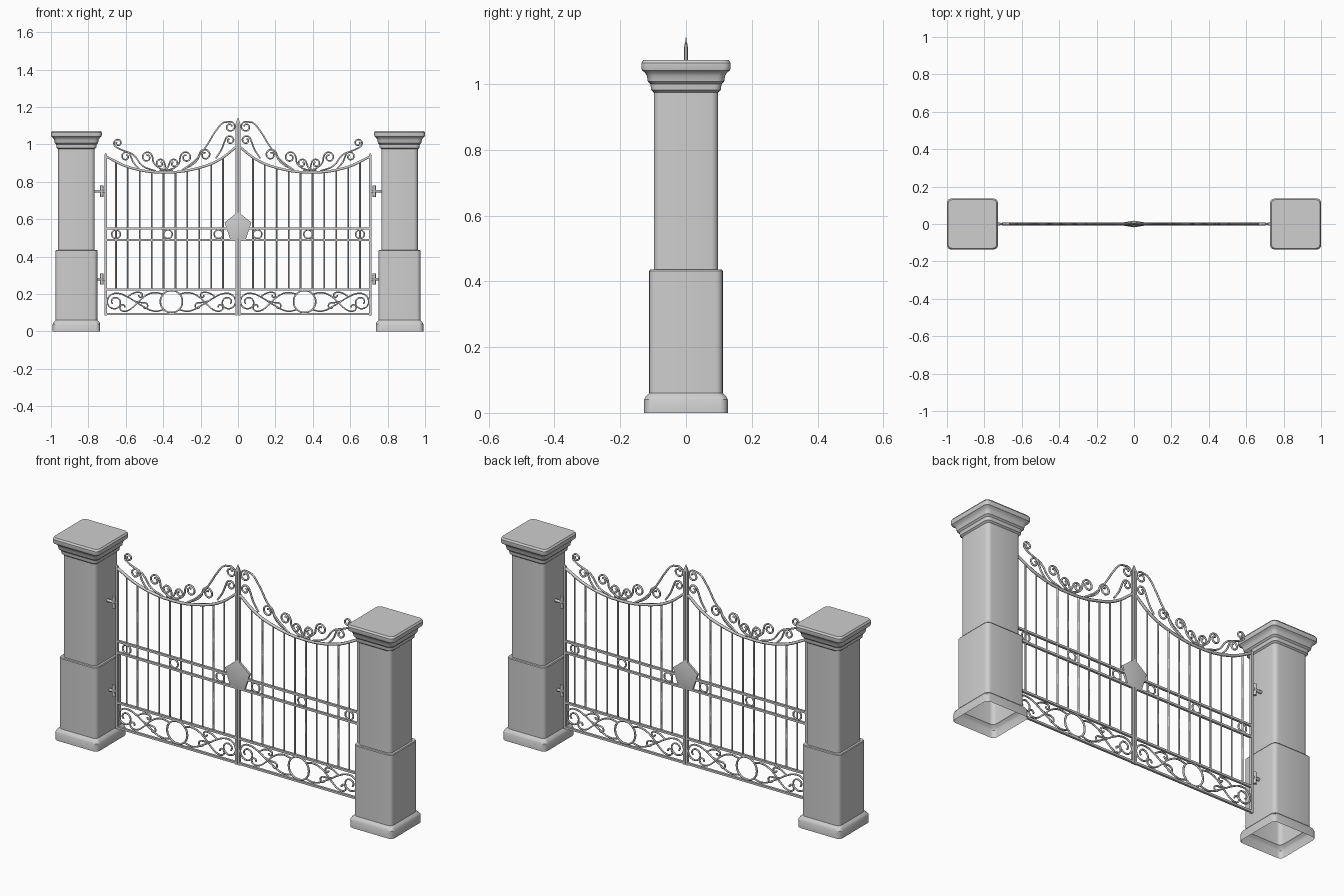
import bpy, bmesh, math

if "Cube" in bpy.data.objects:
    bpy.data.objects.remove(bpy.data.objects["Cube"])

stone = bpy.data.materials.new("light_grey")
stone.diffuse_color = (0.62, 0.62, 0.62, 1)
stone.use_nodes = True
stone.node_tree.nodes["Principled BSDF"].inputs["Base Color"].default_value = stone.diffuse_color


def finish(name, bm):
    bmesh.ops.recalc_face_normals(bm, faces=bm.faces)
    me = bpy.data.meshes.new(name)
    bm.to_mesh(me)
    bm.free()
    me.materials.append(stone)
    ob = bpy.data.objects.new(name, me)
    bpy.context.collection.objects.link(ob)
    bpy.ops.object.select_all(action='DESELECT')
    ob.select_set(True)
    bpy.context.view_layer.objects.active = ob
    bpy.ops.object.shade_smooth_by_angle(angle=math.radians(30))
    return ob


def box(bm, x0, x1, z0, z1, d):
    vs = bmesh.ops.create_cube(bm, size=1)["verts"]
    for v in vs:
        v.co = ((x0 + x1) / 2 + v.co.x * (x1 - x0), v.co.y * 2 * d,
                (z0 + z1) / 2 + v.co.z * (z1 - z0))


def wire(name, paths, radius, closed=False):
    """Round wire through (x, z) points, repeated on both gate leaves."""
    cu = bpy.data.curves.new(name, 'CURVE')
    cu.dimensions = '3D'
    cu.bevel_depth = radius
    cu.bevel_resolution = 1
    cu.resolution_u = 4
    cu.use_fill_caps = True
    for path in paths:
        for side in (1, -1):
            sp = cu.splines.new('BEZIER')
            sp.bezier_points.add(len(path) - 1)
            sp.use_cyclic_u = closed
            for p, (x, z) in zip(sp.bezier_points, path):
                p.co = (side * x, 0, z)
                p.handle_left_type = p.handle_right_type = 'AUTO'
    cu.materials.append(stone)
    bpy.context.collection.objects.link(bpy.data.objects.new(name, cu))


def scroll(stem, cx, cz, r, start, turns):
    """Stem that runs into a shrinking spiral."""
    n = int(abs(turns) * 8)
    out = list(stem)
    for i in range(n + 1):
        t = i / n
        a = math.radians(start) + 2 * math.pi * turns * t
        rad = r * (1 - 0.65 * t)
        out.append((cx + rad * math.cos(a), cz + rad * math.sin(a)))
    return out


def circle(cx, cz, r):
    return [(cx + r * math.cos(i * math.pi / 4), cz + r * math.sin(i * math.pi / 4)) for i in range(8)]


# Pillars: rounded square sections lofted along a moulded profile, open below
PROFILE = [(.127, 0), (.127, .04), (.122, .05), (.112, .06), (.112, .432), (.109, .436),
           (.098, .436), (.098, .975), (.106, .982), (.108, 1.0), (.116, 1.008), (.119, 1.025),
           (.125, 1.035), (.134, 1.042), (.136, 1.05), (.136, 1.064), (.13, 1.073)]
for side, label in ((-1, "left_pillar"), (1, "right_pillar")):
    bm = bmesh.new()
    rings = []
    for h, z in PROFILE:
        ring, c = [], 0.022
        for q in range(4):
            mid = math.radians(45 + 90 * q)
            ox = math.copysign(h - c, math.cos(mid))
            oy = math.copysign(h - c, math.sin(mid))
            for s in range(5):
                a = math.radians(90 * q + 22.5 * s)
                ring.append(bm.verts.new((side * .864 + ox + c * math.cos(a), oy + c * math.sin(a), z)))
        rings.append(ring)
    for lo, hi in zip(rings, rings[1:]):
        for i in range(20):
            j = (i + 1) % 20
            bm.faces.new((lo[i], lo[j], hi[j], hi[i]))
    bm.faces.new(rings[-1])
    finish(label, bm)

# Gate frame: stiles and straight rails of both leaves
bm = bmesh.new()
for s in (1, -1):
    box(bm, s * .701, s * .713, .085, .945, .006)
    box(bm, s * .0015, s * .013, .085, 1.11, .006)
    for z in (.093, .225, .49, .55):
        box(bm, s * .012, s * .703, z - .0055, z + .0055, .006)
finish("gate_frame", bm)

# Pointed tips on the meeting stiles and outer stiles
bm = bmesh.new()
for x, z, w, h in ((0, 1.11, .013, .036), (.707, .945, .006, .01), (-.707, .945, .006, .01)):
    base = [bm.verts.new((x + i * w, j * .006, z)) for i, j in ((1, 1), (-1, 1), (-1, -1), (1, -1))]
    tip = bm.verts.new((x, 0, z + h))
    bm.faces.new(base)
    for i in range(4):
        bm.faces.new((base[i], base[(i + 1) % 4], tip))
finish("stile_tips", bm)

# Sagging top rail
TOP = [(.705, .935), (.58, .877), (.385, .85), (.2, .877), (.096, .92), (.012, .985)]
wire("top_rail", [TOP], .0075)


def top_z(x):
    for (xa, za), (xb, zb) in zip(TOP, TOP[1:]):
        if xb <= x <= xa:
            return za + (zb - za) * (xa - x) / (xa - xb)


# Upright bars
wire("upright_bars", [[(x, .225), (x, top_z(x) - .002)] for x in [.08 + .0636 * i for i in range(10)]], .0045)

# Small rings between the middle rails, large ring in the lower panel
wire("middle_rings", [circle(x, .52, .023) for x in (.104, .375, .652)], .0045, True)
MID = .356
wire("panel_ring", [circle(MID, .16, .059)], .005, True)

# Lower panel scrolls, mirrored about the large ring
half = [scroll([(.04, .117), (.09, .108), (.17, .145), (.235, .185), (.28, .203)], .302, .157, .045, 70, -1.3),
        scroll([(.045, .2), (.09, .208), (.14, .19), (.2, .135), (.23, .113)], .258, .13, .022, -100, 0.8),
        scroll([(.2, .163), (.165, .155)], .142, .135, .019, 80, 0.8),
        scroll([(.235, .185), (.2, .206)], .168, .193, .016, 80, 0.8)]
wire("panel_scrolls", [[(MID + m * u, z) for u, z in p] for p in half for m in (1, -1)], .0045)

# Crest scrolls above the top rail
wire("crest_scrolls", [
    scroll([(.30, .862), (.235, .91), (.17, .99), (.12, 1.07), (.08, 1.115)], .043, 1.094, .03, 60, 1.3),
    scroll([(.29, .868), (.24, .895), (.213, .925)], .176, .944, .032, 0, 1.3),
    scroll([(.40, .86), (.345, .872), (.315, .90)], .278, .931, .031, 0, 1.3),
    scroll([(.42, .86), (.38, .873)], .342, .898, .025, 0, 1.2),
    scroll([(.12, .925), (.09, .97)], .043, 1.022, .026, 0, 1.2),
    scroll([(.44, .858), (.51, .885), (.56, .945), (.615, .968), (.65, .985)], .642, 1.008, .022, -30, 1.2),
    scroll([(.53, .87), (.56, .905)], .6, .935, .027, 180, -1.2),
    scroll([(.39, .86), (.43, .88), (.452, .905)], .487, .931, .03, 180, -1.3),
    scroll([(.35, .858), (.385, .872)], .417, .898, .025, 180, -1.2)], .0048)

# Faceted lock shield, raised along its centre on both faces
bm = bmesh.new()
EDGE = [(0, .64), (-.072, .582), (-.043, .495), (0, .488), (.043, .495), (.072, .582)]
rims = []
for d in (-1, 1):
    rim = [bm.verts.new((x, d * .006, z)) for x, z in EDGE]
    peak = bm.verts.new((0, d * .018, .56))
    for i in range(6):
        bm.faces.new((rim[i], rim[(i + 1) % 6], peak))
    rims.append(rim)
for i in range(6):
    j = (i + 1) % 6
    bm.faces.new((rims[0][i], rims[0][j], rims[1][j], rims[1][i]))
finish("lock_shield", bm)

# Hinges: a rod out of the pillar and a knuckle on the stile
wire("hinge_rods", [[(x, z) for x in (.77, .715)] for z in (.75, .28)], .008)
wire("hinge_knuckles", [[(.728, z - .03), (.728, z + .03)] for z in (.75, .28)], .009)
